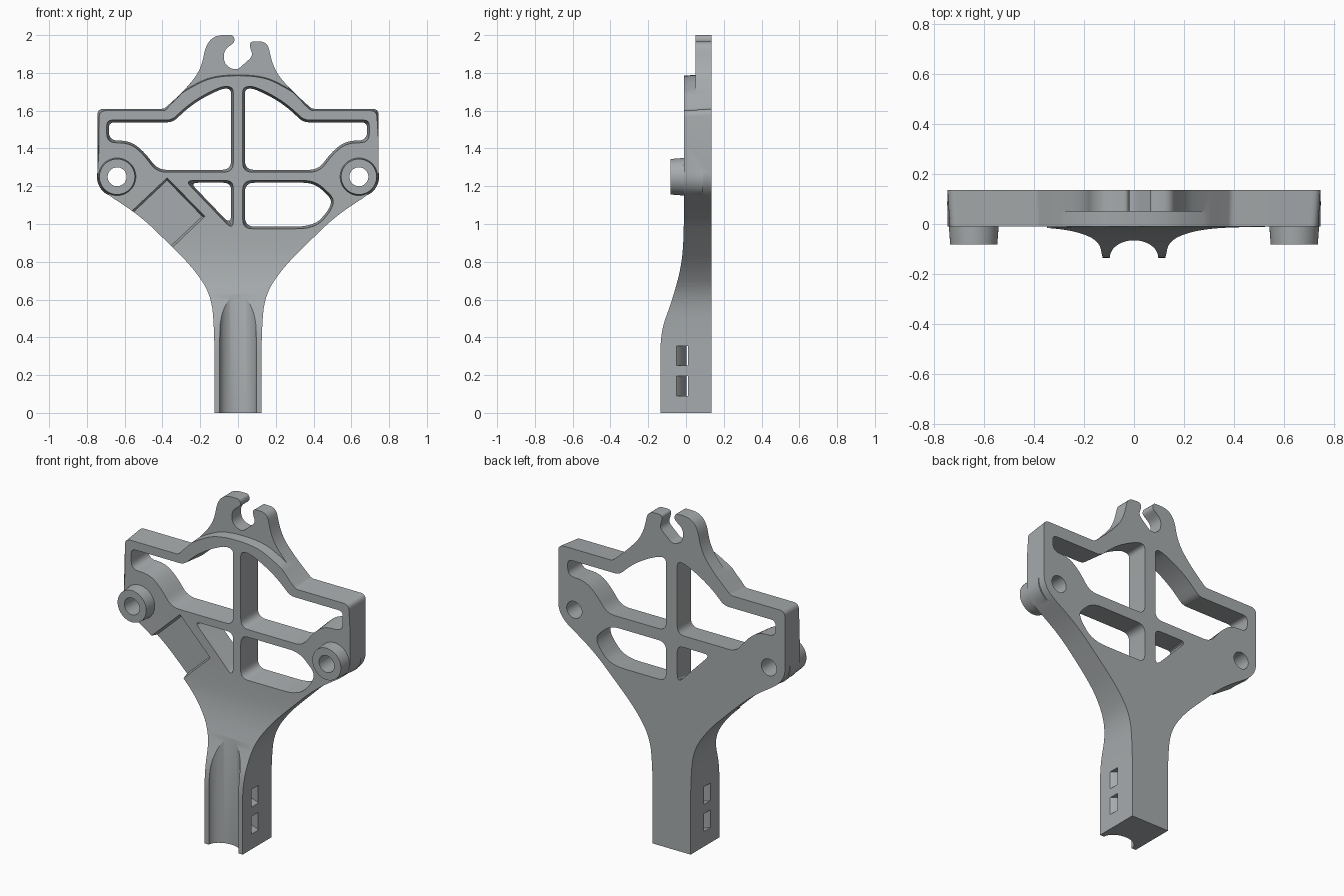
import bpy, bmesh, math
from mathutils import Vector

if "Cube" in bpy.data.objects:
    bpy.data.objects.remove(bpy.data.objects["Cube"])

BACK, FRONT = 0.135, -0.01


def rounded(pts, n=6):
    """Polygon whose corners (a, b, cut) become small curves of tangent length cut."""
    out = []
    for i, (a, b, d) in enumerate(pts):
        p = Vector((a, b))
        if d == 0:
            out.append(p)
            continue
        ends = []
        for q in (pts[i - 1], pts[(i + 1) % len(pts)]):
            v = Vector(q[:2]) - p
            ends.append(p + v.normalized() * min(d, v.length * 0.49))
        for k in range(n + 1):
            t = k / n
            out.append(ends[0] * (1 - t) ** 2 + p * 2 * t * (1 - t) + ends[1] * t * t)
    return out


def offset(pts, dist):
    """Move every corner outward by dist(point), keeping its cut."""
    poly = [Vector(p[:2]) for p in pts]
    area = sum(poly[i - 1].cross(poly[i]) for i in range(len(poly)))
    s = 1 if area > 0 else -1
    out = []
    for i, p in enumerate(poly):
        e1 = (p - poly[i - 1]).normalized()
        e2 = (poly[(i + 1) % len(poly)] - p).normalized()
        n1, n2 = Vector((e1.y, -e1.x)) * s, Vector((e2.y, -e2.x)) * s
        m = (n1 + n2).normalized()
        q = p + m * dist(p) / max(0.3, m.dot(n1))
        out.append((q.x, q.y, pts[i][2]))
    return out


def prism(name, low, high, c0, c1, axis):
    """Loft between two equal loops lying at c0 and c1 along an axis."""
    place = {'x': lambda p, c: (c, p.x, p.y),
             'y': lambda p, c: (p.x, c, p.y),
             'z': lambda p, c: (p.x, p.y, c)}[axis]
    bm = bmesh.new()
    a = [bm.verts.new(place(p, c0)) for p in low]
    b = [bm.verts.new(place(p, c1)) for p in high]
    bm.faces.new(a)
    bm.faces.new(b)
    for i in range(len(a)):
        bm.faces.new((a[i - 1], a[i], b[i], b[i - 1]))
    bmesh.ops.recalc_face_normals(bm, faces=bm.faces)
    me = bpy.data.meshes.new(name)
    bm.to_mesh(me)
    bm.free()
    ob = bpy.data.objects.new(name, me)
    bpy.context.collection.objects.link(ob)
    return ob


def drafted(name, pts, y0, y1, slope=0.08, zone=lambda p: 1, ref=FRONT):
    """Prism along y with exact size at y = ref, growing towards the front by slope."""
    at = lambda y: rounded(offset(pts, lambda p: slope * (ref - y) * zone(p)))
    return prism(name, at(y0), at(y1), y0, y1, 'y')


def circle(cx, cy, rx, ry=None, n=48):
    ry = ry or rx
    return [Vector((cx + rx * math.cos(2 * math.pi * i / n),
                    cy + ry * math.sin(2 * math.pi * i / n))) for i in range(n)]


def boolean(ob, tool, op='DIFFERENCE'):
    m = ob.modifiers.new(op, 'BOOLEAN')
    m.operation, m.object, m.solver = op, tool, 'EXACT'
    bpy.context.view_layer.objects.active = ob
    bpy.ops.object.modifier_apply(modifier=m.name)
    bpy.data.objects.remove(tool)


def mirror(pts):
    return [(-a, b, d) for a, b, d in reversed(pts)]


# Outer silhouette: handle, flared sides, frame shoulders and hook
side = [(.125, 0, 0), (.125, .42, .1), (.14, .62, .2), (.235, .765, .2),
        (.37, .90, .2), (.52, 1.045, .2), (.705, 1.165, .06), (.745, 1.23, .04),
        (.745, 1.61, .035), (.39, 1.61, .015), (.275, 1.715, .1)]
hook = [(.19, 1.815, .1), (.155, 1.965, .04), (.065, 1.968, .025), (.063, 1.935, .02),
        (.08, 1.89, .03), (.035, 1.85, .02), (-.01, 1.81, .04), (-.075, 1.845, .04),
        (-.075, 1.92, .03), (-.015, 1.965, .02), (-.025, 2.0, .015), (-.12, 2.0, .06),
        (-.17, 1.95, .05), (-.195, 1.82, .1)]
body = drafted("bracket_body", side + hook + mirror(side), -0.2, BACK, -0.07,
               lambda p: 1 if 1.24 < p.y < 1.63 else 0, BACK)

# Side profile: thick handle blending into the thin frame
profile = rounded([(.3, -.1, 0), (-.135, -.1, 0), (-.135, .43, .1), (-.075, .59, .2),
                   (-.02, .79, .2), (-.01, 1.0, .2), (-.01, 2.1, 0), (.3, 2.1, 0)], 10)
boolean(body, prism("profile_tool", profile, profile, -1, 1, 'x'), 'INTERSECT')

# Step above the arch that thins the hook
arch = [(.40, 1.625, 0), (.25, 1.725, .1), (.12, 1.785, .12)]
step = [(.40, 2.1, 0), (-.40, 2.1, 0)] + mirror(arch[::-1]) + arch[::-1]
boolean(body, drafted("step_tool", step, -0.1, 0.05))

# Bosses with through bores
for s in (-1, 1):
    boss = prism("boss", circle(s * .64, 1.25, .107), circle(s * .64, 1.25, .094),
                 .09, -.082, 'y')
    boolean(body, boss, 'UNION')
    bore = circle(s * .64, 1.25, .05)
    boolean(body, prism("bore_tool", bore, bore, -.2, .2, 'y'))

# Window openings
upper = [(-.695, 1.55, .03), (-.35, 1.55, .03), (-.265, 1.63, .08), (-.17, 1.69, .08),
         (-.075, 1.732, .04), (-.025, 1.722, .025), (-.025, 1.275, .05), (-.43, 1.275, .05),
         (-.51, 1.38, .08), (-.58, 1.43, .06), (-.695, 1.43, .05)]
lower_right = [(.025, 1.23, .05), (.41, 1.23, .06), (.51, 1.135, .04),
               (.495, 1.075, .04), (.41, .975, .1), (.025, .975, .05)]
lower_left = [(-.28, 1.23, .04), (-.025, 1.23, .04), (-.025, .965, .055)]
for w in (upper, mirror(upper), lower_right, lower_left):
    boolean(body, drafted("window_tool", w, -0.1, 0.16))

# Square pocket, open at the lower left edge
pocket = [(-.375, 1.245, 0), (-.175, 1.04, 0), (-.425, .805, 0), (-.64, .995, 0)]
boolean(body, drafted("pocket_tool", pocket, -0.1, 0.03, 0.25))

# Round channel in the handle front
groove = circle(0, -.135, .097, .07)
boolean(body, prism("groove_tool", groove, groove, -.1, .9, 'z'))

# Two curved strap slots through the handle
angles = [math.radians(30 + 120 * i / 16) for i in range(17)]
arc = lambda r: [Vector((r * math.cos(a), -.171 + r * math.sin(a))) for a in angles]
strap = arc(.2216) + arc(.174)[::-1]
for z in (.09, .25):
    boolean(body, prism("slot_tool", strap, strap, z, z + .105, 'z'))

# Dark grey finish
grey = bpy.data.materials.new("dark_grey")
grey.diffuse_color = (.39, .41, .42, 1)
grey.use_nodes = True
grey.node_tree.nodes["Principled BSDF"].inputs["Base Color"].default_value = grey.diffuse_color
body.data.materials.clear()
body.data.materials.append(grey)
for f in body.data.polygons:
    f.material_index = 0

# Smooth curved areas, keep edges crisp
bpy.ops.object.select_all(action='DESELECT')
body.select_set(True)
bpy.context.view_layer.objects.active = body
bpy.ops.object.shade_smooth_by_angle(angle=math.radians(25))
